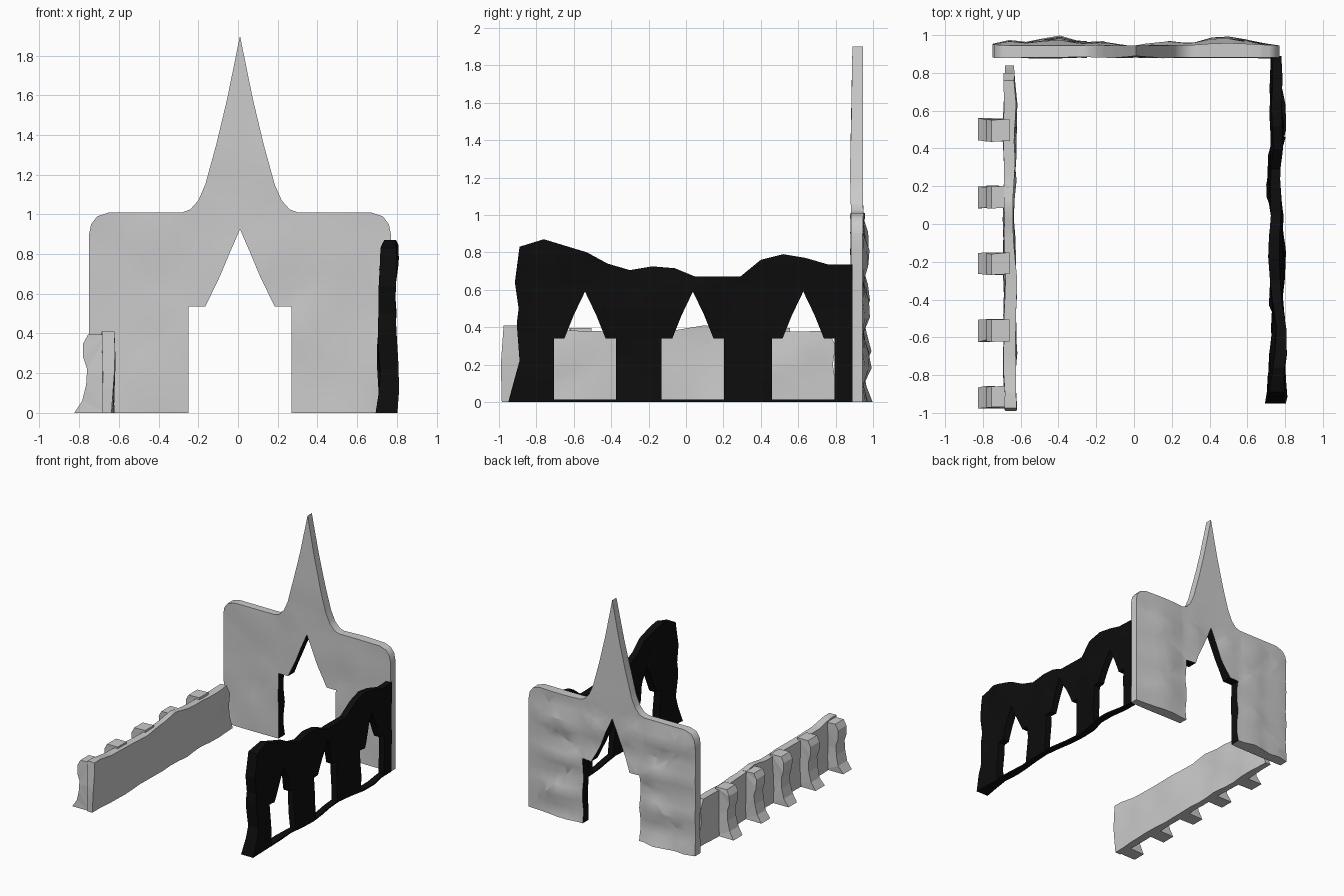
import bpy, bmesh, math
from mathutils import Vector, noise

if "Cube" in bpy.data.objects:
    bpy.data.objects.remove(bpy.data.objects["Cube"])

black = bpy.data.materials.new("black")
black.diffuse_color = (0.004, 0.004, 0.004, 1)
black.use_nodes = True
black.node_tree.nodes["Principled BSDF"].inputs["Base Color"].default_value = black.diffuse_color


def rough(u, v, seed, freq=4.5):
    return noise.noise(Vector((u * freq, v * freq, seed)))


def interp(pts, t):
    for (a, fa), (b, fb) in zip(pts, pts[1:]):
        if t <= b:
            return fa + (fb - fa) * max(0, t - a) / (b - a)
    return pts[-1][1]


def slab(name, loops, place, near, far, step, mats, smooth=True, is_black=None):
    """Fill flat (u, v) loops, grid them, extrude, and push both faces to near/far depth."""
    bm = bmesh.new()
    for loop in loops:
        vs = [bm.verts.new((u, v, 0)) for u, v in loop]
        for a, b in zip(vs, vs[1:] + vs[:1]):
            bm.edges.new((a, b))
    bmesh.ops.triangle_fill(bm, use_beauty=True, edges=bm.edges[:], normal=(0, 0, 1))
    for axis in (0, 1):
        lo = min(v.co[axis] for v in bm.verts)
        hi = max(v.co[axis] for v in bm.verts)
        n = max(1, round((hi - lo) / step))
        no = Vector((axis == 0, axis == 1, 0))
        for i in range(1, n):
            bmesh.ops.bisect_plane(bm, geom=bm.verts[:] + bm.edges[:] + bm.faces[:], dist=1e-4,
                                   plane_co=no * (lo + (hi - lo) * i / n), plane_no=no)
    ext = bmesh.ops.extrude_face_region(bm, geom=bm.faces[:], use_keep_orig=True)
    for g in ext["geom"]:
        if isinstance(g, bmesh.types.BMVert):
            g.co.z = 1
    for f in bm.faces:
        f.normal_update()
        c = f.calc_center_median()
        if is_black and abs(f.normal.z) < 0.5 and is_black(c.x, c.y):
            f.material_index = 1
    for v in bm.verts:
        u, w, side = v.co
        v.co = place(u, w, far(u, w) if side > 0.5 else near(u, w))
    bmesh.ops.recalc_face_normals(bm, faces=bm.faces[:])
    me = bpy.data.meshes.new(name)
    bm.to_mesh(me)
    bm.free()
    for m in mats:
        me.materials.append(m)
    if smooth:
        me.shade_smooth()
        me.set_sharp_from_angle(angle=math.radians(35))
    ob = bpy.data.objects.new(name, me)
    bpy.context.collection.objects.link(ob)
    return ob


def along_x(u, v, w):
    return (u, w, v)


def along_y(u, v, w):
    return (w, u, v)


# Gable wall: half outlines around x = 0.01, mirrored
outer = [(0.76, 0), (0.76, 0.90), (0.75, 0.95), (0.72, 0.99), (0.66, 1.01), (0.29, 1.01),
         (0.25, 1.025), (0.21, 1.07), (0.175, 1.15), (0.12, 1.35), (0.065, 1.58)]
inner = [(0.26, 0), (0.26, 0.535), (0.175, 0.535), (0.10, 0.69), (0.05, 0.81)]
C = 0.01
gable = ([(C + x, z) for x, z in outer] + [(C, 1.9)] + [(C - x, z) for x, z in outer[::-1]]
         + [(C - x, z) for x, z in inner] + [(C, 0.925)] + [(C + x, z) for x, z in inner[::-1]])
bulge = [(-0.75, 0.01), (-0.65, 0.035), (-0.57, 0.02), (-0.4, 0.055), (-0.28, 0.02), (-0.17, 0.03),
         (-0.03, 0), (0.18, 0.03), (0.3, 0.015), (0.42, 0.055), (0.52, 0.055), (0.65, 0.02), (0.77, 0)]


def gable_back(x, z):
    fade = interp([(0, 1), (0.95, 0.7), (1.05, 0.1), (1.4, 0)], z)
    return 0.945 + fade * interp(bulge, x) * (0.5 + 0.5 * math.sin(z * 22 - 4 + 2 * x))


def gable_front(x, z):
    fade = interp([(0, 1), (1, 0.6), (1.9, 0)], z)
    return interp([(0, 0.885), (1.4, 0.88), (1.9, 0.89)], z) + 0.014 * fade * rough(x, z, 3.3)


slab("gable_wall", [gable], along_x, gable_front, gable_back, 0.09, [None, black],
     is_black=lambda x, z: abs(x - C) < 0.265 and z < 0.93)

# Ruined arcade: ragged outline and three pointed openings over a thin sill
ragged = [(-0.95, 0), (-0.915, 0.13), (-0.89, 0.22), (-0.905, 0.42), (-0.895, 0.5), (-0.915, 0.64),
          (-0.89, 0.83), (-0.76, 0.87), (-0.53, 0.8), (-0.42, 0.74), (-0.3, 0.705), (-0.18, 0.725),
          (-0.06, 0.715), (0.05, 0.67), (0.29, 0.67), (0.4, 0.76), (0.52, 0.79), (0.64, 0.77),
          (0.76, 0.735), (0.89, 0.735), (0.89, 0)]
arch = [(-0.167, 0.012), (0.167, 0.012), (0.167, 0.34), (0.11, 0.34), (0.06, 0.465), (0, 0.59),
        (-0.06, 0.465), (-0.11, 0.34), (-0.167, 0.34)]
openings = [[(c + y, z) for y, z in arch] for c in (-0.54, 0.037, 0.627)]


def arcade_side(sign):
    def depth(y, z):
        flare = interp([(-0.95, 0.03), (-0.75, 0.01), (-0.6, 0), (0.89, 0)], y)
        calm = interp([(-1, 1), (0.7, 1), (0.89, 0.2)], y)
        half = 0.025 + flare * (1 - 0.6 * z) + calm * 0.025 * max(0, rough(y, z, 5 + sign))
        return 0.753 + sign * half + calm * 0.04 * rough(y, z, 9.2, 2.7)
    return depth


slab("ruined_arcade", [ragged] + openings, along_y, arcade_side(-1), arcade_side(1), 0.13,
     [black], smooth=False)

# Low buttressed wall
low = [(-0.985, 0), (-0.99, 0.2), (-0.975, 0.41), (-0.9, 0.41), (-0.75, 0.385), (-0.55, 0.38),
       (-0.3, 0.375), (-0.05, 0.385), (0.1, 0.41), (0.25, 0.385), (0.5, 0.375), (0.76, 0.38),
       (0.8, 0.3), (0.785, 0.2), (0.8, 0.1), (0.84, 0)]
slab("low_wall", [low], along_y, lambda y, z: -0.688 + 0.012 * rough(y, z, 1.7),
     lambda y, z: -0.63 + 0.022 * rough(y, z, 7.4), 0.1, [])

# Five weathered buttresses with flared feet and jutting heads
profile = [(-0.66, 0), (-0.825, 0), (-0.785, 0.06), (-0.765, 0.14), (-0.76, 0.22), (-0.78, 0.28),
           (-0.78, 0.35), (-0.755, 0.395), (-0.66, 0.395)]
for i, y in enumerate((-0.917, -0.563, -0.21, 0.143, 0.495)):
    slab("buttress_%d" % (i + 1), [profile], along_x,
         lambda x, z: y - 0.057 + 0.012 * rough(x, z, i, 9),
         lambda x, z: y + 0.057 + 0.012 * rough(x, z, i + 0.5, 9), 0.2, [], smooth=False)
